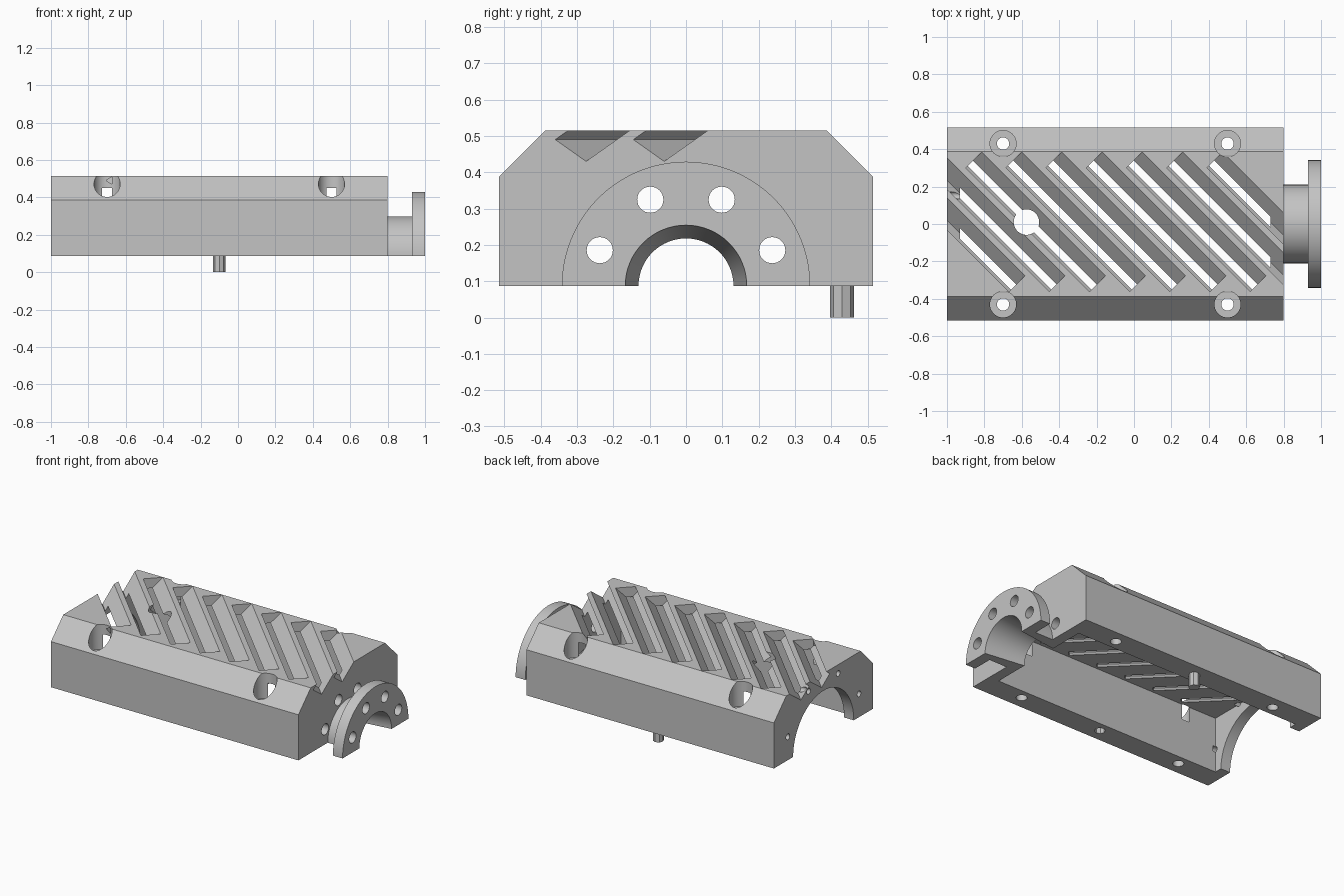
import bpy, bmesh
from math import sin, cos, pi, radians, sqrt
from mathutils import Matrix, Vector

cube = bpy.data.objects.get("Cube")
if cube:
    bpy.data.objects.remove(cube)

BASE, TOP = 0.087, 0.515        # split plane and top face
X0, X1 = -1.0, 0.8              # housing ends
WALL = 0.07                     # end wall thickness
R2 = sqrt(2)

grey = bpy.data.materials.new("machined grey")
grey.use_nodes = True
grey.diffuse_color = (0.55, 0.55, 0.55, 1)
grey.node_tree.nodes["Principled BSDF"].inputs["Base Color"].default_value = (0.55, 0.55, 0.55, 1)


def finish(name, bm):
    bmesh.ops.recalc_face_normals(bm, faces=bm.faces)
    mesh = bpy.data.meshes.new(name)
    bm.to_mesh(mesh)
    bm.free()
    mesh.materials.append(grey)
    ob = bpy.data.objects.new(name, mesh)
    bpy.context.scene.collection.objects.link(ob)
    return ob


def prism(name, profile, place, a, b):
    """Extrude a 2D profile from a to b; place(p, q, depth) gives the 3D point."""
    bm = bmesh.new()
    ends = [[bm.verts.new(place(p, q, d)) for p, q in profile] for d in (a, b)]
    n = len(profile)
    for ring in ends:
        bm.faces.new(ring)
    for i in range(n):
        j = (i + 1) % n
        bm.faces.new((ends[0][i], ends[0][j], ends[1][j], ends[1][i]))
    return finish(name, bm)


def cylinder(name, start, end, r1, r2=None, sides=48):
    start, end = Vector(start), Vector(end)
    axis = end - start
    turn = axis.to_track_quat('Z', 'Y').to_matrix().to_4x4()
    bm = bmesh.new()
    bmesh.ops.create_cone(bm, cap_ends=True, segments=sides, radius1=r1,
                          radius2=r1 if r2 is None else r2, depth=axis.length,
                          matrix=Matrix.Translation((start + end) / 2) @ turn)
    return finish(name, bm)


def along_x(y, z, x):
    return (x, y, z)


def diagonal(u, z, t):
    return ((u + t) / R2, (u - t) / R2, z)


def half_disc(radius, steps=40):
    return [(radius * cos(pi * i / steps), BASE + radius * sin(pi * i / steps))
            for i in range(steps + 1)]


def box(name, x0, x1, y, z0, z1):
    return prism(name, [(-y, z0), (y, z0), (y, z1), (-y, z1)], along_x, x0, x1)


def cut(target, cutters):
    for c in cutters:
        c.hide_render = True
        mod = target.modifiers.new("cut", 'BOOLEAN')
        mod.operation, mod.solver, mod.object = 'DIFFERENCE', 'EXACT', c
    bpy.context.view_layer.update()
    graph = bpy.context.evaluated_depsgraph_get()
    mesh = bpy.data.meshes.new_from_object(target.evaluated_get(graph))
    target.modifiers.clear()
    target.data = mesh
    mesh.materials.clear()
    mesh.materials.append(grey)
    for poly in mesh.polygons:
        poly.material_index = 0
    for c in cutters:
        bpy.data.objects.remove(c)


def bolt_ring(radius, hole, x0, x1):
    return [cylinder("bolt_cutter",
                     (x0, radius * cos(radians(a)), BASE + radius * sin(radians(a))),
                     (x1, radius * cos(radians(a)), BASE + radius * sin(radians(a))), hole, sides=32)
            for a in (22.5, 67.5, 112.5, 157.5)]


def bore():
    # Tapered shaft bore, running slightly past both ends
    return cylinder("bore_cutter", (0.68, 0, BASE), (1.02, 0, BASE), 0.124, 0.17, 64)


# Housing with chamfered shoulders
housing = prism("housing", [(-0.515, BASE), (0.515, BASE), (0.515, 0.387), (0.387, TOP),
                            (-0.387, TOP), (-0.515, 0.387)], along_x, X0, X1)
cutters = [box("cavity_cutter", X0 + WALL, X1 - WALL, 0.365, -0.1, 0.45), bore(),
           cylinder("arch_cutter", (X0 - 0.1, 0, BASE), (X0 + WALL + 0.02, 0, BASE), 0.315, sides=72),
           cylinder("port_cutter", (-0.575, 0.01, 0.4), (-0.575, 0.01, 0.6), 0.068)]

# Tilted louvre slots running diagonally across the roof
for k in range(-4, 5):
    s = 0.215 * k               # x + y along the upper edge of the slot
    u = s / R2 - 0.085
    slot = [(u - 0.06, 0.49), (u, 0.43), (u + 0.2, 0.63), (u + 0.14, 0.69)]
    cutters.append(prism("slot_cutter", slot, diagonal, (s - 0.77) / R2, (s + 0.553) / R2))

# Counterbored clamp screws
for x in (-0.7, 0.5):
    for y in (-0.43, 0.43):
        cutters.append(cylinder("counterbore_cutter", (x, y, 0.35), (x, y, 0.7), 0.07))
        cutters.append(cylinder("screw_cutter", (x, y, 0.0), (x, y, 0.4), 0.033, sides=24))

# Dowel socket and end wall bolt holes
cutters.append(cylinder("dowel_cutter", (-0.1, -0.43, -0.02), (-0.1, -0.43, 0.19), 0.033, sides=8))
cutters += bolt_ring(0.257, 0.036, 0.7, 0.9)
cutters += bolt_ring(0.4, 0.019, X0 - 0.05, X0 + WALL + 0.02)
cut(housing, cutters)

# Neck and coupling flange
neck = prism("neck", half_disc(0.21), along_x, X1, 0.93)
cut(neck, [bore()])
flange = prism("flange", half_disc(0.342, 64), along_x, 0.93, 1.0)
cut(flange, [bore()] + bolt_ring(0.257, 0.036, 0.9, 1.05))

# Locating peg
peg = cylinder("locating_peg", (-0.1, 0.43, 0), (-0.1, 0.43, BASE + 0.02), 0.033, sides=8)

# Smooth curved walls, sharp edges kept
bpy.ops.object.select_all(action='DESELECT')
for ob in (housing, neck, flange, peg):
    ob.select_set(True)
bpy.context.view_layer.objects.active = housing
bpy.ops.object.shade_smooth_by_angle(angle=radians(25))
